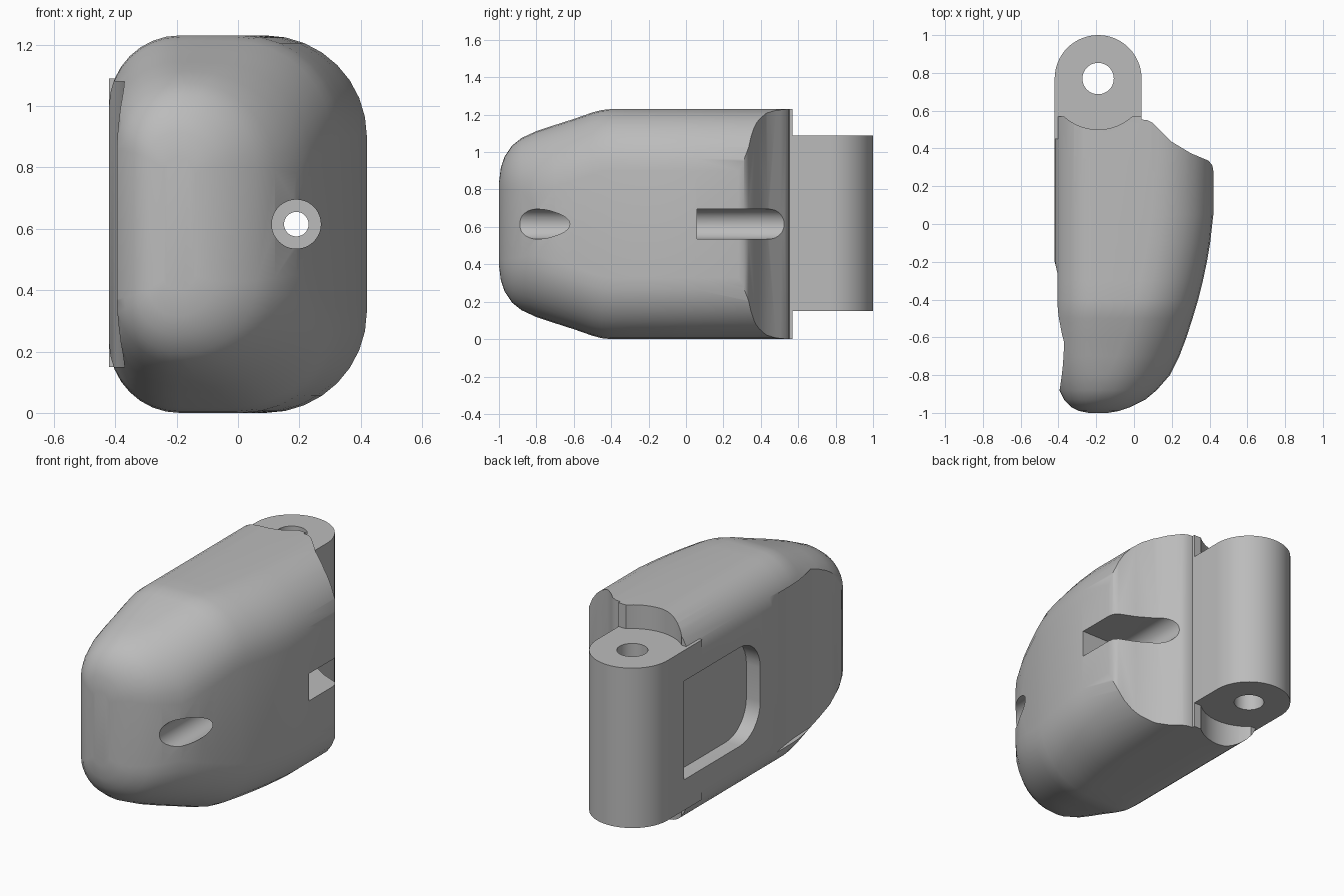
import bpy, bmesh, math

cube = bpy.data.objects.get("Cube")
if cube:
    bpy.data.objects.remove(cube)

grey = bpy.data.materials.new("plain grey")
grey.use_nodes = True
grey.diffuse_color = (0.5, 0.5, 0.5, 1)
grey.node_tree.nodes["Principled BSDF"].inputs["Base Color"].default_value = (0.5, 0.5, 0.5, 1)

MID = 0.615          # mid height of the part
PIN = (-0.19, 0.77)  # hinge axis in plan
SCREW_X = 0.19


def loft(name, rings):
    """Skin a list of closed rings and cap both ends."""
    bm = bmesh.new()
    rows = [[bm.verts.new(p) for p in ring] for ring in rings]
    n = len(rows[0])
    for a, b in zip(rows, rows[1:]):
        for i in range(n):
            j = (i + 1) % n
            bm.faces.new((a[i], a[j], b[j], b[i]))
    bm.faces.new(rows[0])
    bm.faces.new(rows[-1])
    bmesh.ops.recalc_face_normals(bm, faces=bm.faces)
    mesh = bpy.data.meshes.new(name)
    bm.to_mesh(mesh)
    bm.free()
    obj = bpy.data.objects.new(name, mesh)
    bpy.context.collection.objects.link(obj)
    mesh.materials.append(grey)
    return obj


def prism(name, pts, axis, lo, hi):
    """Extrude a 2D outline along an axis."""
    place = {"x": lambda u, v, t: (t, u, v),
             "y": lambda u, v, t: (u, t, v),
             "z": lambda u, v, t: (u, v, t)}[axis]
    return loft(name, [[place(u, v, t) for u, v in pts] for t in (lo, hi)])


def arc(cx, cy, r, start, end, steps=8):
    angles = [math.radians(start + (end - start) * i / steps) for i in range(steps + 1)]
    return [(cx + r * math.cos(a), cy + r * math.sin(a)) for a in angles]


def circle(cx, cy, r, steps=48):
    return arc(cx, cy, r, 0, 360, steps)[:-1]


def rounded(x0, x1, z0, z1, r_left, r_right, steps=8):
    return (arc(x1 - r_right, z1 - r_right, r_right, 0, 90, steps)
            + arc(x0 + r_left, z1 - r_left, r_left, 90, 180, steps)
            + arc(x0 + r_left, z0 + r_left, r_left, 180, 270, steps)
            + arc(x1 - r_right, z0 + r_right, r_right, 270, 360, steps))


def combine(target, tool, operation):
    mod = target.modifiers.new("combine", "BOOLEAN")
    mod.operation = operation
    mod.solver = "EXACT"
    mod.object = tool
    bpy.context.view_layer.objects.active = target
    bpy.ops.object.modifier_apply(modifier=mod.name)
    bpy.data.objects.remove(tool)


def cut(target, *args):
    combine(target, prism(*args), "DIFFERENCE")


# Main body: rounded sections along y (y, left x, right x, half height)
stations = [(-1.0, -0.24, -0.14, 0.22), (-0.99, -0.29, -0.08, 0.30),
            (-0.97, -0.33, -0.02, 0.36), (-0.93, -0.37, 0.06, 0.42),
            (-0.88, -0.395, 0.12, 0.46), (-0.8, -0.415, 0.19, 0.497),
            (-0.7, -0.42, 0.24, 0.53), (-0.6, -0.42, 0.278, 0.562),
            (-0.5, -0.42, 0.31, 0.597), (-0.45, -0.42, 0.325, 0.61),
            (-0.4, -0.42, 0.34, 0.615), (-0.3, -0.42, 0.365, 0.615),
            (-0.2, -0.42, 0.386, 0.615), (-0.1, -0.42, 0.403, 0.615),
            (0.05, -0.42, 0.42, 0.615), (0.57, -0.42, 0.42, 0.615)]
rings = []
for y, x0, x1, h in stations:
    width = x1 - x0
    section = rounded(x0, x1, MID - h, MID + h, min(0.23, 0.42 * width), min(0.33, 0.55 * width))
    rings.append([(u, y, v) for u, v in section])
body = loft("hinged_body", rings)

# Curved hollow at the back
cut(body, "back_scoop", [(0.6, 0.2), (0.42, 0.28), (0.415, 0.31), (0.395, 0.335), (0.3, 0.375),
                         (0.2, 0.435), (0.13, 0.505), (0.1, 0.535), (0.07, 0.55), (0.04, 0.553),
                         (0.04, 0.8), (0.6, 0.8)], "z", -0.2, 1.5)

# Clearance above and below the hinge barrel
for lo, hi in ((1.09, 1.5), (-0.2, 0.15)):
    cut(body, "barrel_clearance", circle(*PIN, 0.27, 64), "z", lo, hi)

# Hinge barrel with its web into the body, then the pin hole
barrel = arc(*PIN, 0.23, 0, 180, 32) + [(-0.42, 0.45), (0.04, 0.45)]
combine(body, prism("hinge_barrel", barrel, "z", 0.15, 1.09), "UNION")
cut(body, "pin_hole", circle(*PIN, 0.083), "z", -0.2, 1.5)

# Rounded pocket in the flat side
pocket = [(0.62, 0.33), (0.62, 0.91)] + arc(0.1, 0.72, 0.19, 90, 180) + arc(0.1, 0.52, 0.19, 180, 270)
cut(body, "side_pocket", pocket, "x", -0.6, -0.33)

# Shallow thumb dish on the flat side
cut(body, "thumb_dish", circle(-2.005, -0.6, 1.635, 200), "z", 0.15, 1.08)

# Screw hole, front counterbore and open slot behind it
cut(body, "screw_hole", circle(SCREW_X, MID, 0.04, 32), "y", -1.5, 1.0)
cut(body, "counterbore", circle(SCREW_X, MID, 0.08), "y", -1.5, -0.45)
slot = arc(SCREW_X, MID, 0.08, 90, 270, 16) + [(0.7, MID - 0.08), (0.7, MID + 0.08)]
cut(body, "nut_slot", slot, "y", 0.06, 0.8)

# Smooth shading with crisp edges
bpy.ops.object.select_all(action="DESELECT")
body.select_set(True)
bpy.context.view_layer.objects.active = body
bpy.ops.object.shade_smooth_by_angle(angle=math.radians(32))
